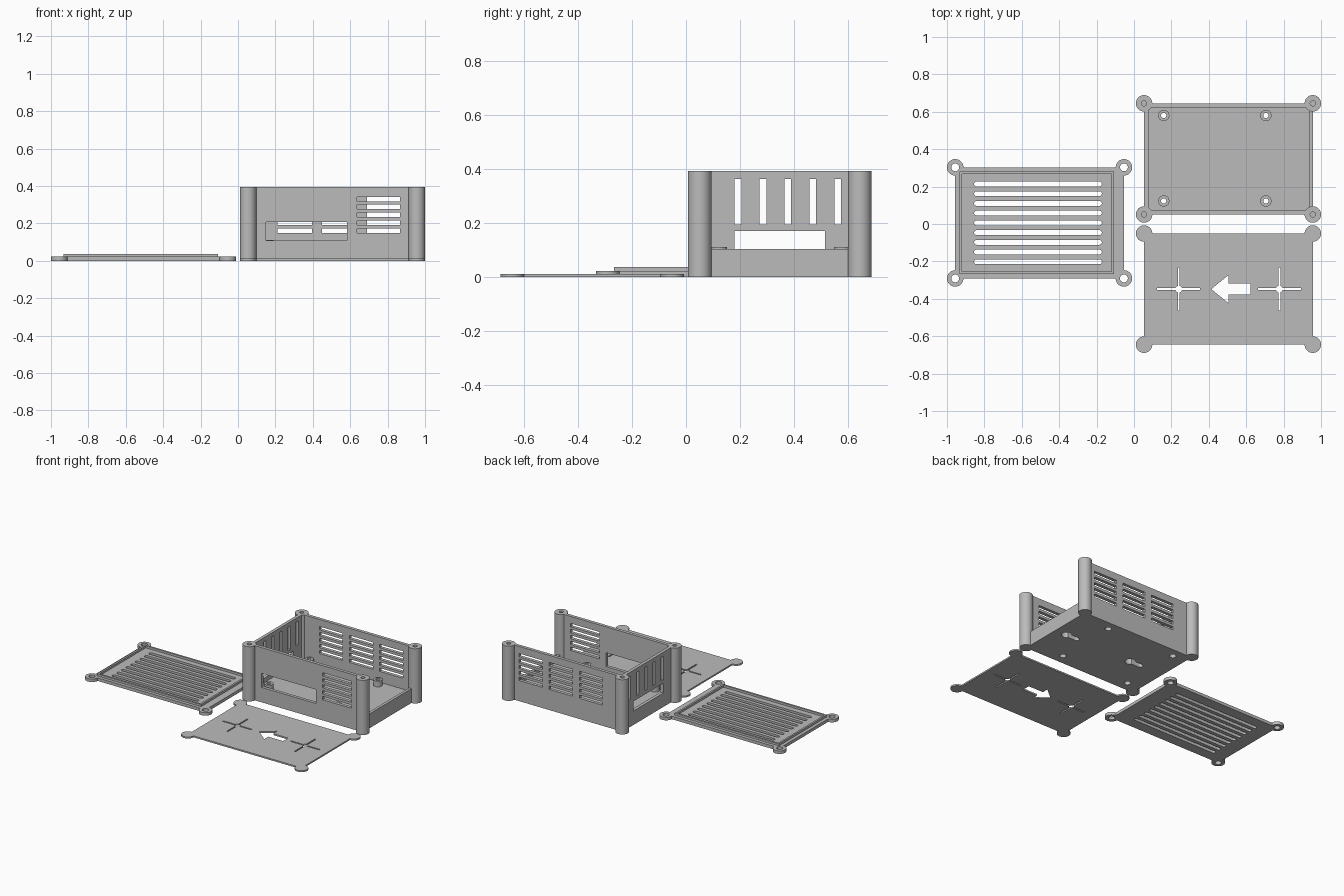
import bpy, bmesh
from math import sin, cos, pi, radians

cube = bpy.data.objects.get("Cube")
if cube:
    bpy.data.objects.remove(cube, do_unlink=True)

# One plain grey for every part
grey = bpy.data.materials.new("plain_grey")
grey.use_nodes = True
colour = (0.5, 0.5, 0.5, 1)
grey.diffuse_color = colour
grey.node_tree.nodes["Principled BSDF"].inputs["Base Color"].default_value = colour


def prism(bm, outline, z0, z1):
    """Upright solid with the given outline."""
    low = bm.faces.new([bm.verts.new((x, y, z0)) for x, y in outline])
    top = bmesh.ops.extrude_face_region(bm, geom=[low])["geom"]
    moved = [v for v in top if isinstance(v, bmesh.types.BMVert)]
    bmesh.ops.translate(bm, verts=moved, vec=(0, 0, z1 - z0))


def box(bm, x0, x1, y0, y1, z0, z1):
    prism(bm, [(x0, y0), (x1, y0), (x1, y1), (x0, y1)], z0, z1)


def cylinder(bm, x, y, r, z0, z1, n=40):
    prism(bm, [(x + r * cos(2 * pi * i / n), y + r * sin(2 * pi * i / n)) for i in range(n)], z0, z1)


def slot(bm, x0, x1, y, r, z0, z1, n=10):
    """Round-ended slot along x."""
    right = [(x1 - r + r * sin(pi * i / n), y - r * cos(pi * i / n)) for i in range(n + 1)]
    left = [(x0 + r - r * sin(pi * i / n), y + r * cos(pi * i / n)) for i in range(n + 1)]
    prism(bm, right + left, z0, z1)


def cylinders(centres, r, z0, z1):
    bm = bmesh.new()
    for x, y in centres:
        cylinder(bm, x, y, r, z0, z1)
    return bm


def boxes(*sizes):
    bm = bmesh.new()
    for size in sizes:
        box(bm, *size)
    return bm


def add_object(name, bm):
    bmesh.ops.recalc_face_normals(bm, faces=bm.faces[:])
    mesh = bpy.data.meshes.new(name)
    bm.to_mesh(mesh)
    bm.free()
    mesh.materials.append(grey)
    ob = bpy.data.objects.new(name, mesh)
    bpy.context.scene.collection.objects.link(ob)
    return ob


def build(name, bm, steps):
    """Join and cut a solid in order, then bake the result."""
    ob = add_object(name, bm)
    tools = []
    for operation, tool_bm in steps:
        tool = add_object("helper", tool_bm)
        tool.hide_render = True
        tools.append(tool)
        mod = ob.modifiers.new("shape", "BOOLEAN")
        mod.operation, mod.solver, mod.object = operation, "EXACT", tool
    bpy.context.view_layer.update()
    graph = bpy.context.evaluated_depsgraph_get()
    baked = bpy.data.meshes.new_from_object(ob.evaluated_get(graph))
    ob.modifiers.clear()
    ob.data = baked
    baked.name = name
    for tool in tools:
        bpy.data.objects.remove(tool, do_unlink=True)
    bpy.ops.object.select_all(action="DESELECT")
    ob.select_set(True)
    bpy.context.view_layer.objects.active = ob
    bpy.ops.object.shade_smooth_by_angle(angle=radians(30))


JOIN, CUT = "UNION", "DIFFERENCE"
W, D, R = 0.902, 0.594, 0.044      # post spacing and post radius
X0, X1 = 0.054, 0.054 + W


def corners(x, y):
    return [(x, y), (x + W, y), (x, y + D), (x + W, y + D)]


# Open box: cavity, low end wall, corner posts and standoffs
Y0, H = 0.051, 0.393
Y1 = Y0 + D
posts = corners(X0, Y0)
standoffs = [(x, y) for x in (0.159, 0.705) for y in (0.123, 0.58)]
T = 0.023

# Vents: three groups at the back, one at the front, upright slots at the end
rows = [0.16 + 0.0425 * i for i in range(5)]
openings = boxes((0.15, 0.583, Y0 - 0.02, Y0 + 0.04, 0.107, 0.207),
                 (X0 - 0.02, X0 + 0.04, 0.18, 0.517, 0.1, 0.17))
for z in rows:
    box(openings, 0.635, 0.865, Y0 - 0.02, Y0 + 0.04, z - 0.012, z + 0.012)
    for x in (0.21, 0.45, 0.69):
        box(openings, x, x + 0.185, Y1 - 0.04, Y1 + 0.02, z - 0.012, z + 0.012)
for i in range(5):
    y = 0.193 + 0.0925 * i
    box(openings, X0 - 0.02, X0 + 0.04, y - 0.0125, y + 0.0125, 0.195, 0.364)

# Blind hanging keyholes in the underside
key_slots = bmesh.new()
for x in (0.239, 0.777):
    slot(key_slots, x - 0.018, x + 0.1, 0.348, 0.018, -0.02, 0.05)

build("case_box", boxes((X0, X1, Y0, Y1, 0, H)), [
    (CUT, boxes((X0 + T, X1 - 0.02, Y0 + T, Y1 - T, 0.07, H + 0.1))),
    (CUT, boxes((X1 - 0.05, X1 + 0.1, Y0 + T, Y1 - T, 0.103, H + 0.1))),
    (JOIN, cylinders(posts, R, 0, H)),
    (JOIN, cylinders(standoffs, 0.03, 0.05, 0.111)),
    (CUT, openings),
    (CUT, cylinders(posts, 0.014, 0.2, H + 0.1)),
    (CUT, cylinders(standoffs, 0.014, -0.02, 0.2)),
    (CUT, cylinders(standoffs, 0.022, -0.02, 0.03)),
    (CUT, key_slots),
    (CUT, cylinders([(0.325, 0.348), (0.863, 0.348)], 0.034, -0.02, 0.05)),
])

# Slotted lid with a raised locating rim
LX, LY = -X1, -0.291
lid_posts = corners(LX, LY)
grille = cylinders(lid_posts, 0.021, -0.02, 0.1)
for i in range(9):
    slot(grille, -0.855, -0.172, 0.006 + 0.052 * (i - 4), 0.013, -0.02, 0.1)

build("slotted_lid", boxes((LX, LX + W, LY, LY + D, 0, 0.022)), [
    (JOIN, cylinders(lid_posts, R, 0, 0.022)),
    (JOIN, boxes((-0.933, -0.106, -0.268, 0.28, 0.01, 0.037))),
    (CUT, boxes((-0.92, -0.119, -0.255, 0.267, 0.022, 0.1))),
    (CUT, grille),
])

# Thin drilling template with cross marks and an arrow
TY = -Y1
MY = TY + D / 2
marks = (0.239, 0.777)
arrow = cylinders([(x, MY) for x in marks], 0.018, -0.02, 0.1)
prism(arrow, [(0.413, MY), (0.504, MY - 0.074), (0.504, MY - 0.029), (0.622, MY - 0.029),
              (0.622, MY + 0.029), (0.504, MY + 0.029), (0.504, MY + 0.074)], -0.02, 0.1)

build("drill_template", boxes((X0, X1, TY, TY + D, 0, 0.011)), [
    (JOIN, cylinders(corners(X0, TY), R, 0, 0.011)),
    (CUT, boxes(*[(x - 0.115, x + 0.115, MY - 0.005, MY + 0.005, -0.02, 0.1) for x in marks])),
    (CUT, boxes(*[(x - 0.005, x + 0.005, MY - 0.115, MY + 0.115, -0.02, 0.1) for x in marks])),
    (CUT, arrow),
])
